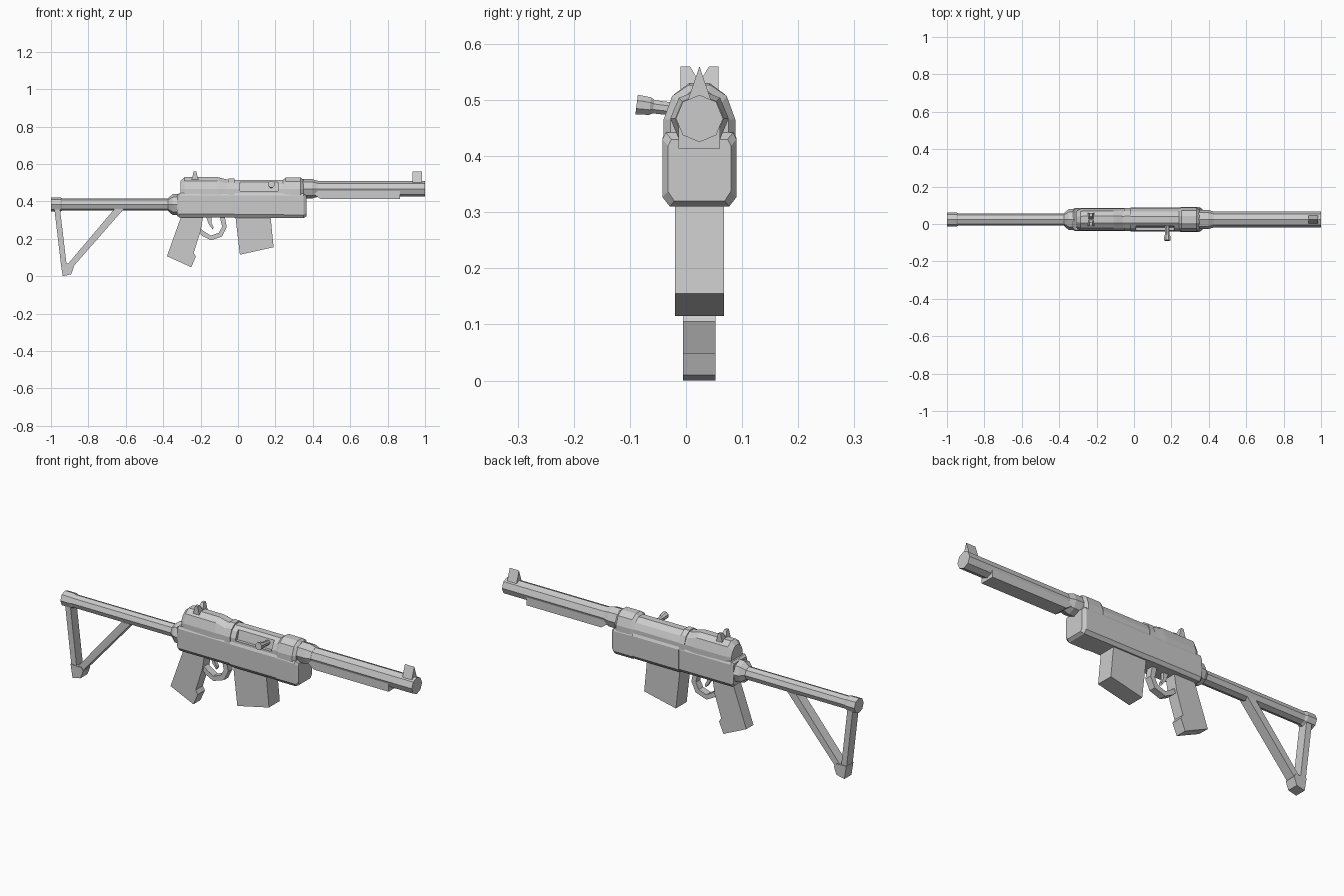
import bpy, bmesh, math
from mathutils import Vector

cube = bpy.data.objects.get("Cube")
if cube:
    bpy.data.objects.remove(cube, do_unlink=True)

CY = 0.024       # centre plane of the model
BORE = 0.467     # barrel axis height
TUBE = 0.383     # stock tube axis height

grey = bpy.data.materials.new("plain grey")
grey.use_nodes = True
grey.diffuse_color = (0.6, 0.6, 0.6, 1)
grey.node_tree.nodes["Principled BSDF"].inputs["Base Color"].default_value = (0.6, 0.6, 0.6, 1)


def loft(name, rings, closed=False):
    """Skin a list of equal-length rings of 3D points."""
    bm = bmesh.new()
    rows = [[bm.verts.new(p) for p in ring] for ring in rings]
    n = len(rows[0])
    pairs = list(zip(rows, rows[1:]))
    if closed:
        pairs.append((rows[-1], rows[0]))
    for a, b in pairs:
        for i in range(n):
            j = (i + 1) % n
            bm.faces.new((a[i], a[j], b[j], b[i]))
    if not closed:
        bm.faces.new(rows[0])
        bm.faces.new(rows[-1])
    bmesh.ops.recalc_face_normals(bm, faces=bm.faces)
    mesh = bpy.data.meshes.new(name)
    bm.to_mesh(mesh)
    bm.free()
    mesh.materials.append(grey)
    obj = bpy.data.objects.new(name, mesh)
    bpy.context.scene.collection.objects.link(obj)
    return obj


def plate(name, outline, half):
    """Side outline (x, z) given thickness about the centre plane."""
    return loft(name, [[(x, CY + s * half, z) for x, z in outline] for s in (-1, 1)])


def tube(name, z, stations, sides=8):
    """Faceted tube along x; stations are (x, radius)."""
    turn = [2 * math.pi * i / sides for i in range(sides)]
    return loft(name, [[(x, CY + r * math.sin(a), z + r * math.cos(a)) for a in turn]
                       for x, r in stations])


def rod(name, stations, sides=8):
    """Faceted rod through (point, radius) stations."""
    axis = (Vector(stations[-1][0]) - Vector(stations[0][0])).normalized()
    u = axis.cross(Vector((0, 0, 1))).normalized()
    v = axis.cross(u)
    turn = [2 * math.pi * (i + 0.5) / sides for i in range(sides)]
    return loft(name, [[Vector(p) + r * (u * math.cos(a) + v * math.sin(a)) for a in turn]
                       for p, r in stations])


def mirrored(x, half):
    """Ring at x from the (offset, z) points of one side."""
    return ([(x, CY - w, z) for w, z in half]
            + [(x, CY + w, z) for w, z in reversed(half)])


def upper(name, stations):
    """Faceted receiver top; stations are (x, half width, top)."""
    return loft(name, [mirrored(x, [(w, 0.42), (w, 0.465), (w * 0.76, t - 0.02), (w * 0.3, t)])
                       for x, w, t in stations])


def lower(name, stations):
    """Receiver box with chamfered bottom; stations are (x, half width, bottom, top)."""
    return loft(name, [mirrored(x, [(w * 0.8, b), (w, b + 0.017), (w, t - 0.012), (w - 0.006, t)])
                       for x, w, b, t in stations])


# Receiver
lower("rear_receiver", [(-0.325, 0.056, 0.322, 0.436), (-0.315, 0.062, 0.315, 0.444),
                        (-0.02, 0.062, 0.315, 0.444)])
lower("front_receiver", [(-0.02, 0.064, 0.312, 0.444), (0.245, 0.064, 0.312, 0.444)])
lower("receiver_nose", [(0.245, 0.066, 0.31, 0.444), (0.35, 0.066, 0.31, 0.442),
                        (0.365, 0.056, 0.32, 0.43)])
upper("rear_cover", [(-0.307, 0.046, 0.51), (-0.285, 0.058, 0.53), (-0.11, 0.06, 0.53),
                     (-0.06, 0.058, 0.517), (-0.05, 0.058, 0.517)])
upper("cover_band", [(-0.05, 0.061, 0.522), (-0.02, 0.061, 0.522)])
breech = upper("breech_cover", [(-0.02, 0.058, 0.515), (0.25, 0.058, 0.515)])
upper("barrel_ring", [(0.24, 0.058, 0.515), (0.255, 0.064, 0.527), (0.335, 0.064, 0.527),
                      (0.35, 0.052, 0.515)])

# Ejection port cut into the right side
cutter = loft("port_cutter", [[(x, y, z) for y, z in
              ((-0.1, 0.455), (CY - 0.042, 0.455), (CY - 0.03, 0.503), (-0.1, 0.503))]
              for x in (0.01, 0.215)])
cutter.hide_render = True
cut = breech.modifiers.new("port", 'BOOLEAN')
cut.operation = 'DIFFERENCE'
cut.solver = 'EXACT'
cut.object = cutter
graph = bpy.context.evaluated_depsgraph_get()
carved = bpy.data.meshes.new_from_object(breech.evaluated_get(graph))
breech.modifiers.clear()
breech.data = carved
bpy.data.objects.remove(cutter, do_unlink=True)

# Bolt handle
rod("bolt_handle", [((0.178, 0, 0.481), 0.012), ((0.178, -0.058, 0.488), 0.013),
                    ((0.178, -0.064, 0.489), 0.017), ((0.178, -0.088, 0.492), 0.019)])

# Barrel and fore end
tube("barrel_collar", BORE, [(0.34, 0.052), (0.395, 0.052), (0.425, 0.043)])
tube("barrel", BORE, [(0.4, 0.042), (1.0, 0.042)])
plate("fore_end", [(0.41, 0.435), (0.44, 0.414), (0.865, 0.414), (0.865, 0.46), (0.41, 0.46)], 0.037)

# Sights
loft("front_sight", [[(x, CY - 0.024, 0.49), (x, CY + 0.024, 0.49), (x, CY, 0.56)]
                     for x in (0.932, 0.985)])
for side, s in (("right", -1), ("left", 1)):
    loft("rear_sight_" + side,
         [[(-0.23 + dx, CY + s * y, z) for dx, y in
           ((-d, inner), (d, inner), (d, 0.034), (-d, 0.034))]
          for z, d, inner in ((0.51, 0.02, 0), (0.535, 0.013, 0.002), (0.56, 0.007, 0.017))])

# Grip, magazine and trigger
plate("pistol_grip", [(-0.3, 0.33), (-0.38, 0.107), (-0.25, 0.048), (-0.225, 0.105),
                      (-0.237, 0.125), (-0.2, 0.24), (-0.185, 0.33)], 0.029)
plate("magazine", [(-0.015, 0.33), (0.01, 0.115), (0.19, 0.155), (0.173, 0.33)], 0.044)
plate("trigger", [(-0.175, 0.33), (-0.155, 0.275), (-0.135, 0.25), (-0.13, 0.262),
                  (-0.143, 0.285), (-0.14, 0.33)], 0.009)
outer = [(-0.225, 0.25), (-0.19, 0.215), (-0.145, 0.192), (-0.085, 0.212), (-0.06, 0.262), (-0.073, 0.33)]
inner = [(-0.225, 0.272), (-0.18, 0.238), (-0.145, 0.217), (-0.102, 0.232), (-0.085, 0.265), (-0.1, 0.33)]
loft("trigger_guard", [[(a, CY - 0.018, b), (a, CY + 0.018, b), (c, CY + 0.018, d), (c, CY - 0.018, d)]
                       for (a, b), (c, d) in zip(outer, inner)])

# Skeleton stock
tube("stock_collar", TUBE, [(-0.375, 0.034), (-0.35, 0.055), (-0.315, 0.058)])
tube("stock_tube", TUBE, [(-0.96, 0.033), (-0.36, 0.033)])
tube("stock_end_cap", TUBE, [(-1.0, 0.038), (-0.95, 0.038), (-0.94, 0.033)])
plate("rear_strut", [(-0.983, 0.37), (-0.953, 0.37), (-0.915, 0.05), (-0.945, 0.05)], 0.025)
plate("diagonal_strut", [(-0.66, 0.36), (-0.61, 0.36), (-0.88, 0.052), (-0.91, 0.065)], 0.025)
plate("stock_toe", [(-0.948, 0.068), (-0.887, 0.066), (-0.877, 0.05), (-0.892, 0.01), (-0.937, 0)], 0.029)
